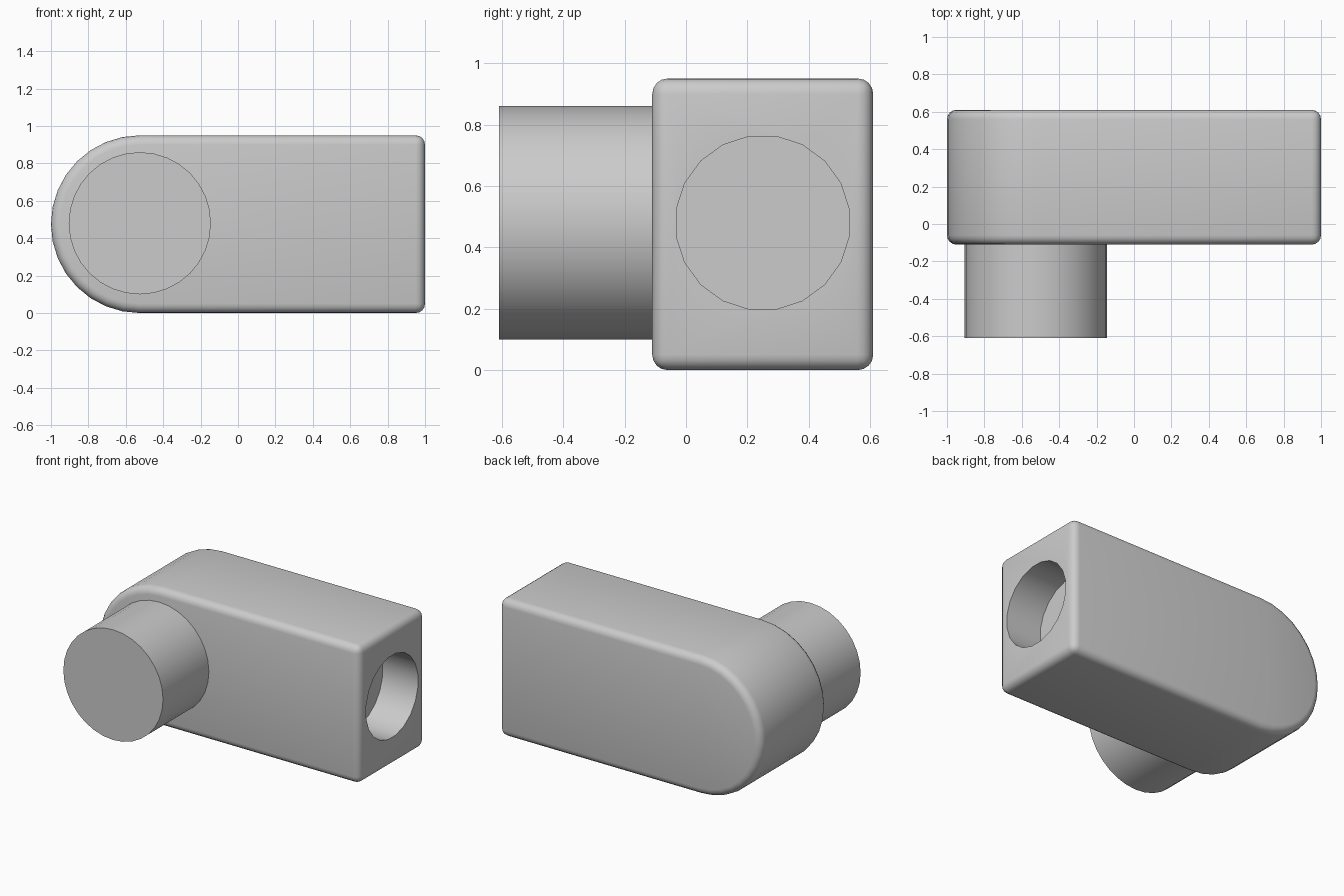
import bpy
import math
from mathutils import Matrix

cube = bpy.data.objects.get("Cube")
if cube:
    bpy.data.objects.remove(cube)

MID_Z = 0.475
RADIUS = 0.475
FRONT, BACK = -0.11, 0.61
CAP_X = -1 + RADIUS

grey = bpy.data.materials.new("light grey")
grey.use_nodes = True
grey.diffuse_color = (0.6, 0.6, 0.6, 1)
grey.node_tree.nodes["Principled BSDF"].inputs["Base Color"].default_value = (0.6, 0.6, 0.6, 1)


def apply_modifier(obj, mod):
    bpy.context.view_layer.objects.active = obj
    bpy.ops.object.modifier_apply(modifier=mod.name)


def smooth(obj):
    bpy.ops.object.select_all(action="DESELECT")
    obj.select_set(True)
    bpy.context.view_layer.objects.active = obj
    bpy.ops.object.shade_smooth_by_angle(angle=math.radians(30))


def cylinder(name, radius, depth, location, rotation, sides):
    bpy.ops.mesh.primitive_cylinder_add(vertices=sides, radius=radius, depth=depth,
                                        location=location, rotation=rotation)
    obj = bpy.context.object
    obj.name = name
    obj.data.materials.append(grey)
    return obj


# Arm body: a slab with one round end, extruded front to back
STEPS = 16
profile = [(1, 0), (1, 2 * RADIUS)]
for i in range(STEPS + 1):
    a = math.pi / 2 + math.pi * i / STEPS
    profile.append((CAP_X + RADIUS * math.cos(a), MID_Z + RADIUS * math.sin(a)))
n = len(profile)
verts = [(x, y, z) for y in (FRONT, BACK) for x, z in profile]
faces = [tuple(range(n)), tuple(reversed(range(n, 2 * n)))]
faces += [(i, i + n, (i + 1) % n + n, (i + 1) % n) for i in range(n)]
mesh = bpy.data.meshes.new("arm_body")
mesh.from_pydata(verts, [], faces)
mesh.validate()
body = bpy.data.objects.new("arm_body", mesh)
bpy.context.collection.objects.link(body)
mesh.materials.append(grey)
bpy.context.view_layer.objects.active = body
body.select_set(True)
bpy.ops.object.mode_set(mode="EDIT")
bpy.ops.mesh.select_all(action="SELECT")
bpy.ops.mesh.normals_make_consistent(inside=False)
bpy.ops.object.mode_set(mode="OBJECT")

# Rounded edges
bevel = body.modifiers.new("rounded_edges", "BEVEL")
bevel.width = 0.05
bevel.segments = 4
bevel.limit_method = "ANGLE"
bevel.angle_limit = math.radians(40)
apply_modifier(body, bevel)

# Blind socket in the square end
DEPTH = 0.27
cutter = cylinder("socket_cutter", 0.285, 2 * DEPTH, (1, 0.25, MID_Z + 0.005),
                  (0, math.pi / 2, 0), 20)
cutter.data.transform(Matrix.Rotation(math.pi / 20, 4, "Z"))
socket = body.modifiers.new("socket", "BOOLEAN")
socket.object = cutter
socket.operation = "DIFFERENCE"
socket.solver = "EXACT"
apply_modifier(body, socket)
bpy.data.objects.remove(cutter)
smooth(body)

# Round pin on the front of the rounded end
PIN_END, PIN_ROOT = -0.61, -0.05
pin = cylinder("front_pin", 0.38, PIN_ROOT - PIN_END,
               (CAP_X, (PIN_END + PIN_ROOT) / 2, MID_Z + 0.005), (math.pi / 2, 0, 0), 32)
smooth(pin)
